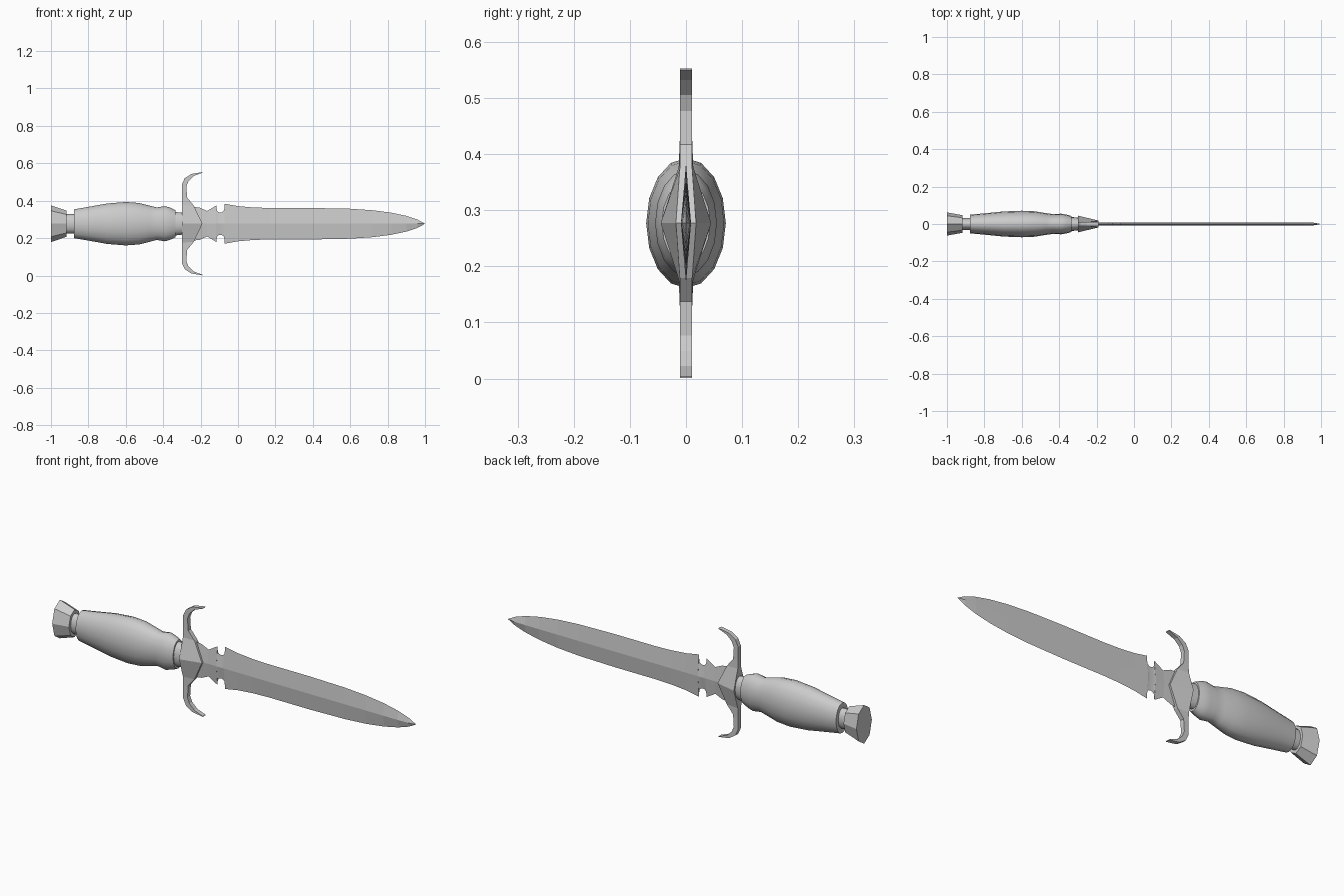
import bpy, bmesh, math

if "Cube" in bpy.data.objects:
    bpy.data.objects.remove(bpy.data.objects["Cube"])

C = 0.277  # height of the long axis


def make(name, verts, faces, smooth=False):
    me = bpy.data.meshes.new(name)
    me.from_pydata(verts, [], faces)
    bm = bmesh.new()
    bm.from_mesh(me)
    bmesh.ops.remove_doubles(bm, verts=bm.verts, dist=1e-5)
    bmesh.ops.dissolve_degenerate(bm, edges=bm.edges, dist=1e-5)
    bmesh.ops.recalc_face_normals(bm, faces=bm.faces)
    bm.to_mesh(me)
    bm.free()
    ob = bpy.data.objects.new(name, me)
    bpy.context.collection.objects.link(ob)
    if smooth:
        bpy.ops.object.select_all(action='DESELECT')
        ob.select_set(True)
        bpy.context.view_layer.objects.active = ob
        bpy.ops.object.shade_smooth_by_angle(angle=math.radians(40))
    return ob


def loft(name, rings, smooth=False):
    n = len(rings[0])
    verts = [v for r in rings for v in r]
    faces = [[i * n + j, i * n + (j + 1) % n, (i + 1) * n + (j + 1) % n, (i + 1) * n + j]
             for i in range(len(rings) - 1) for j in range(n)]
    faces += [list(range(n))[::-1], list(range(len(verts) - n, len(verts)))]
    return make(name, verts, faces, smooth)


def turned(name, profile, sides, smooth=False):
    """Elliptical turned part along x; profile rows are x, half depth, half height."""
    rings = [[(x, ry * math.sin(2 * math.pi * k / sides), C + rz * math.cos(2 * math.pi * k / sides))
              for k in range(sides)] for x, ry, rz in profile]
    return loft(name, rings, smooth)


# Handle parts
turned("pommel", [(-1, .062, .098), (-.917, .047, .07)], 8)
turned("pommel_neck", [(-.93, .032, .051), (-.86, .032, .051)], 16, True)
turned("grip", [(-.877, .05, .077), (-.8, .057, .09), (-.7, .067, .108), (-.6, .071, .116),
                (-.53, .068, .111), (-.47, .058, .096), (-.435, .053, .087), (-.39, .055, .094),
                (-.36, .05, .085), (-.335, .043, .073)], 16, True)
turned("grip_collar", [(-.345, .038, .064), (-.295, .034, .058)], 16, True)

# Cross guard: outer x, height, inner x, height, outer half depth, inner half depth
half = [(-.3, .1, -.237, .098, .013, .011), (-.3, .15, -.272, .14, .011, .011),
        (-.3, .21, -.276, .2, .011, .011), (-.285, .243, -.265, .228, .011, .011),
        (-.25, .266, -.237, .255, .011, .011), (-.19, .276, -.19, .273, .011, .011)]
rings = []
for s, rows in ((-1, half[::-1]), (1, [(-.3, 0, -.19, 0, .045, .018)] + half)):
    for xo, zo, xi, zi, yo, yi in rows:
        rings.append([(xo, -yo, C + s * zo), (xi, -yi, C + s * zi),
                      (xi, yi, C + s * zi), (xo, yo, C + s * zo)])
loft("cross_guard", rings)

# Blade: half outline with a round notch, joined to a central ridge
outline = [(-.24, .09), (-.205, .086), (-.165, .068), (-.115, .098)]
for a in range(180, 361, 30):
    t = math.radians(a)
    outline.append((-.094 + .021 * math.cos(t), .081 + .022 * math.sin(t)))
outline += [(-.073, .107), (0, .094), (.08, .087), (.17, .084), (.4, .084), (.6, .08),
            (.72, .072), (.82, .059), (.9, .042), (.96, .022), (1, 0)]
verts, faces = [], []
for x, d in outline:
    y = .009 if x < .95 else .009 * (1 - x) / .05
    verts += [(x, 0, C + d), (x, -y, C), (x, 0, C - d), (x, y, C)]
for i in range(len(outline) - 1):
    for j in range(4):
        k = (j + 1) % 4
        faces.append([4 * i + j, 4 * i + k, 4 * i + 4 + k, 4 * i + 4 + j])
faces.append([3, 2, 1, 0])
make("blade", verts, faces)
